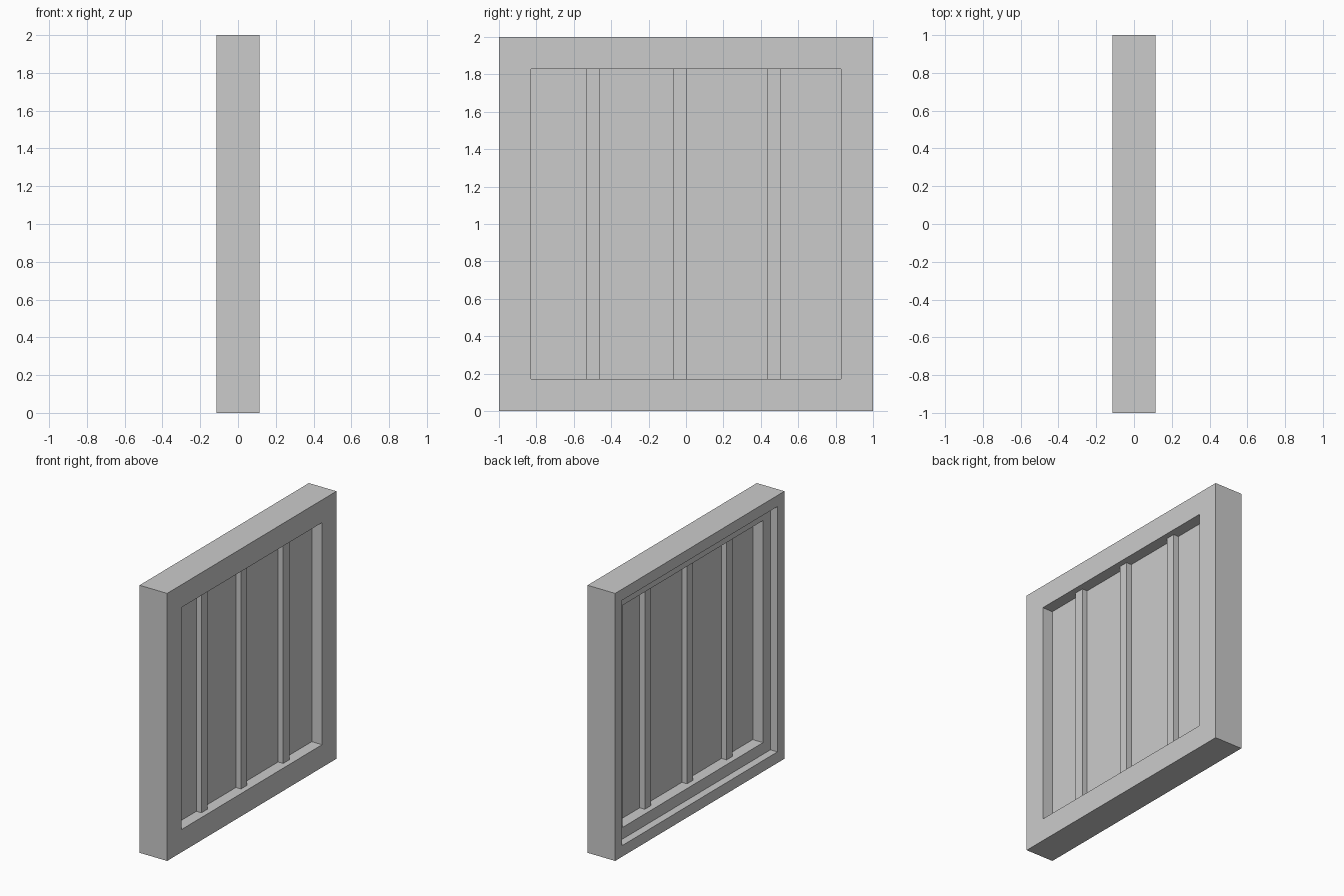
import bpy, bmesh
from mathutils import Vector

if "Cube" in bpy.data.objects:
    bpy.data.objects.remove(bpy.data.objects["Cube"])

HALF_DEPTH = 0.114
PANE_X = 0.029
OPEN = 0.83          # half size of the opening


def make_object(name, bm):
    bmesh.ops.recalc_face_normals(bm, faces=bm.faces)
    mesh = bpy.data.meshes.new(name)
    bm.to_mesh(mesh)
    bm.free()
    obj = bpy.data.objects.new(name, mesh)
    bpy.context.collection.objects.link(obj)
    return obj


def box(name, lo, hi):
    bm = bmesh.new()
    bmesh.ops.create_cube(bm, size=1)
    lo, hi = Vector(lo), Vector(hi)
    for v in bm.verts:
        v.co = (lo + hi) / 2 + v.co * (hi - lo)
    return make_object(name, bm)


# Frame: stepped profile (x, half size) swept around a square
profile = [(HALF_DEPTH, 1), (-HALF_DEPTH, 1), (-HALF_DEPTH, 0.917),
           (-0.056, 0.917), (-0.056, OPEN), (HALF_DEPTH, OPEN)]
corners = [(-1, -1), (1, -1), (1, 1), (-1, 1)]
bm = bmesh.new()
rings = [[bm.verts.new((x, sy * r, 1 + sz * r)) for x, r in profile]
         for sy, sz in corners]
n = len(profile)
for i, a in enumerate(rings):
    b = rings[(i + 1) % 4]
    for j in range(n):
        k = (j + 1) % n
        bm.faces.new((a[j], a[k], b[k], b[j]))
make_object("window_frame", bm)

# Pane: a single thin sheet in the middle of the opening
bm = bmesh.new()
bm.faces.new([bm.verts.new((PANE_X, sy * OPEN, 1 + sz * OPEN))
              for sy, sz in corners])
make_object("window_pane", bm)

# Vertical bars standing proud on both sides of the pane
for i, y in enumerate((-0.497, -0.03, 0.469)):
    box(f"vertical_bar_{i + 1}",
        (PANE_X - 0.042, y - 0.036, 1 - OPEN),
        (PANE_X + 0.042, y + 0.036, 1 + OPEN))
